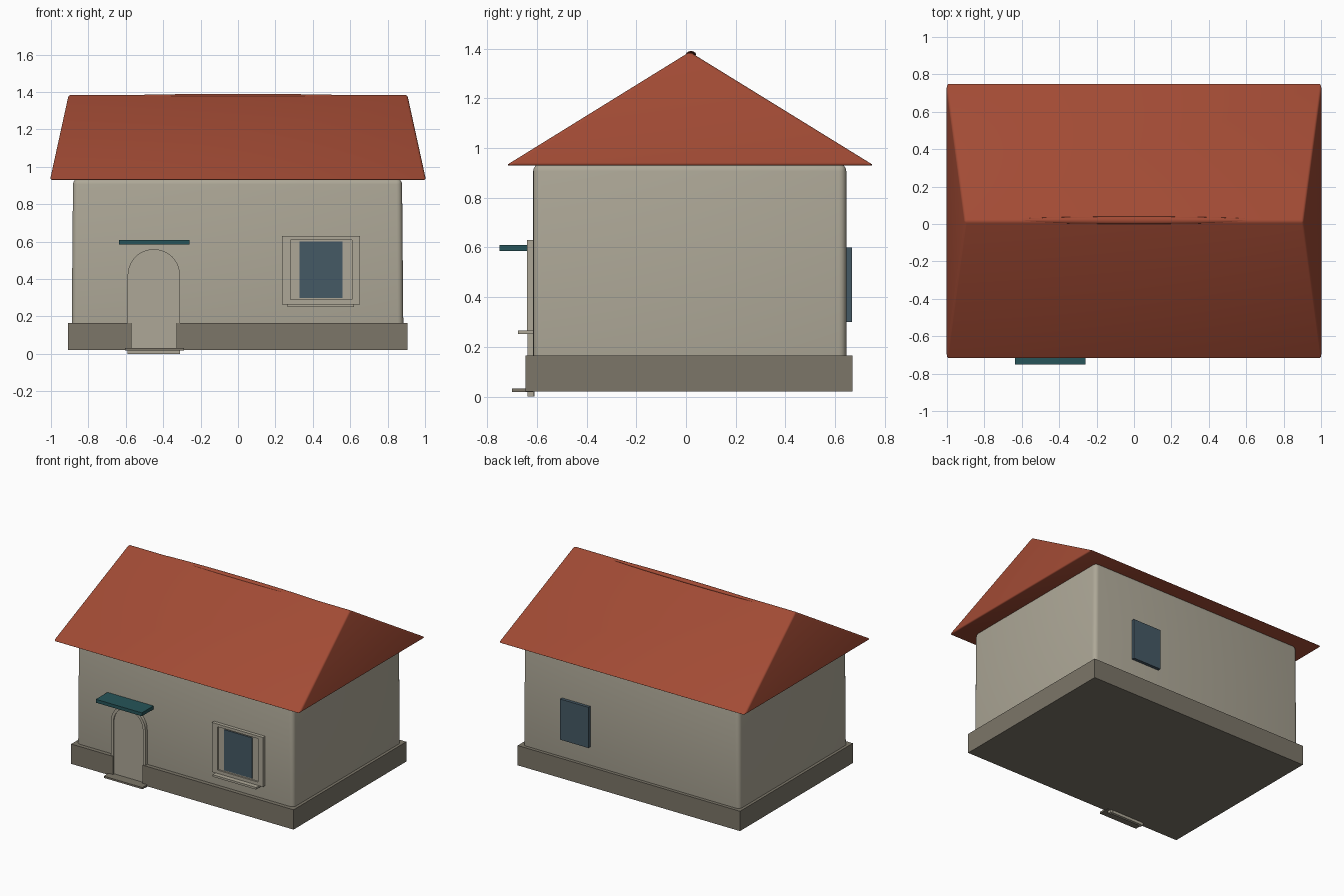
import bpy, bmesh, math

if "Cube" in bpy.data.objects:
    bpy.data.objects.remove(bpy.data.objects["Cube"])


def material(name, rgb):
    m = bpy.data.materials.new(name)
    m.diffuse_color = (*rgb, 1)
    m.use_nodes = True
    m.node_tree.nodes["Principled BSDF"].inputs["Base Color"].default_value = m.diffuse_color
    return m


STONE = material("stone", (0.20, 0.18, 0.14))
PLASTER = material("plaster", (0.42, 0.39, 0.31))
TILE = material("tile", (0.36, 0.07, 0.035))
TEAL = material("teal", (0.02, 0.09, 0.10))
GLASS = material("glass", (0.06, 0.10, 0.13))


def finish(name, bm, mat, bevel=0, smooth=False):
    bmesh.ops.recalc_face_normals(bm, faces=bm.faces)
    if bevel:
        bmesh.ops.bevel(bm, geom=bm.edges[:], offset=bevel, segments=4,
                        profile=0.5, affect='EDGES')
    me = bpy.data.meshes.new(name)
    bm.to_mesh(me)
    bm.free()
    me.materials.append(mat)
    ob = bpy.data.objects.new(name, me)
    bpy.context.collection.objects.link(ob)
    if smooth:
        bpy.context.view_layer.objects.active = ob
        ob.select_set(True)
        bpy.ops.object.shade_smooth_by_angle(angle=math.radians(35))
        ob.select_set(False)
    return ob


def box(name, x, y, z, mat, top=0, bevel=0, smooth=False):
    """Box from (min, max) ranges; top insets the upper face in x."""
    bm = bmesh.new()
    bmesh.ops.create_cube(bm, size=1)
    for v in bm.verts:
        up = v.co.z > 0
        sx = 1 if v.co.x > 0 else -1
        v.co = (x[sx > 0] - (top * sx if up else 0), y[v.co.y > 0], z[up])
    return finish(name, bm, mat, bevel, smooth)


def prism(name, outline, vec, mat, smooth=False):
    """Extrude a closed outline of 3D points along vec."""
    bm = bmesh.new()
    face = bm.faces.new([bm.verts.new(p) for p in outline])
    new = bmesh.ops.extrude_face_region(bm, geom=[face])["geom"]
    bmesh.ops.translate(bm, vec=vec,
                        verts=[g for g in new if isinstance(g, bmesh.types.BMVert)])
    return finish(name, bm, mat, 0, smooth)


# Plinth with a notch for the doorway
prism("plinth", [(x, y, 0.02) for x, y in (
    (-0.91, -0.645), (-0.57, -0.645), (-0.57, -0.616), (-0.33, -0.616),
    (-0.33, -0.645), (0.905, -0.645), (0.905, 0.67), (-0.91, 0.67))],
    (0, 0, 0.146), STONE)

# Walls with rounded corners and a slight taper
box("walls", (-0.89, 0.885), (-0.615, 0.645), (0.025, 0.937), PLASTER,
    top=0.008, bevel=0.03, smooth=True)

# Roof: ridged prism with inward-leaning gable ends
bm = bmesh.new()
a, b, c, d = [bm.verts.new((x, y, 0.93)) for x, y in (
    (-1.005, -0.724), (1.005, -0.724), (1.005, 0.756), (-1.005, 0.756))]
e, f = [bm.verts.new((x, 0.015, 1.387)) for x in (-0.905, 0.905)]
for loop in ((a, b, c, d), (a, b, f, e), (c, d, e, f), (a, d, e), (b, c, f)):
    bm.faces.new(loop)
finish("roof", bm, TILE, 0.012, True)

# Slim ridge cap
bm = bmesh.new()
bmesh.ops.create_uvsphere(bm, u_segments=24, v_segments=12, radius=1)
for v in bm.verts:
    v.co = (v.co.x * 0.67, 0.02 + v.co.y * 0.02, 1.377 + v.co.z * 0.013)
finish("ridge_cap", bm, TILE, 0, True)


def arch(r, y, n=20):
    """Round-topped door outline, from left foot over the arch to right foot."""
    pts = [(-0.45 - r * math.cos(math.pi * i / n), y,
            0.42 + r * math.sin(math.pi * i / n)) for i in range(n + 1)]
    return [(-0.45 - r, y, 0)] + pts + [(-0.45 + r, y, 0)]


# Door slab, arched surround, step and awning
prism("door", arch(0.122, -0.63), (0, 0.02, 0), PLASTER, True)
prism("door_surround", arch(0.14, -0.638) + arch(0.12, -0.638)[::-1],
      (0, 0.026, 0), PLASTER, True)
box("door_step", (-0.605, -0.29), (-0.70, -0.615), (0.019, 0.032), STONE)
box("awning", (-0.635, -0.26), (-0.75, -0.612), (0.585, 0.61), TEAL)

# Window: one pane block runs through the house to the back wall
box("window_pane", (0.33, 0.56), (-0.634, 0.667), (0.30, 0.60), GLASS)
box("window_panel", (0.25, 0.635), (-0.628, -0.61), (0.275, 0.62), PLASTER)
for side, x in (("left", (0.235, 0.28)), ("right", (0.61, 0.652))):
    box("window_jamb_" + side, x, (-0.64, -0.61), (0.265, 0.63), PLASTER)
for side, z in (("bottom", (0.265, 0.29)), ("top", (0.61, 0.63))):
    box("window_rail_" + side, (0.28, 0.61), (-0.64, -0.61), z, PLASTER)
box("window_sill", (0.265, 0.62), (-0.675, -0.612), (0.251, 0.266), PLASTER)
